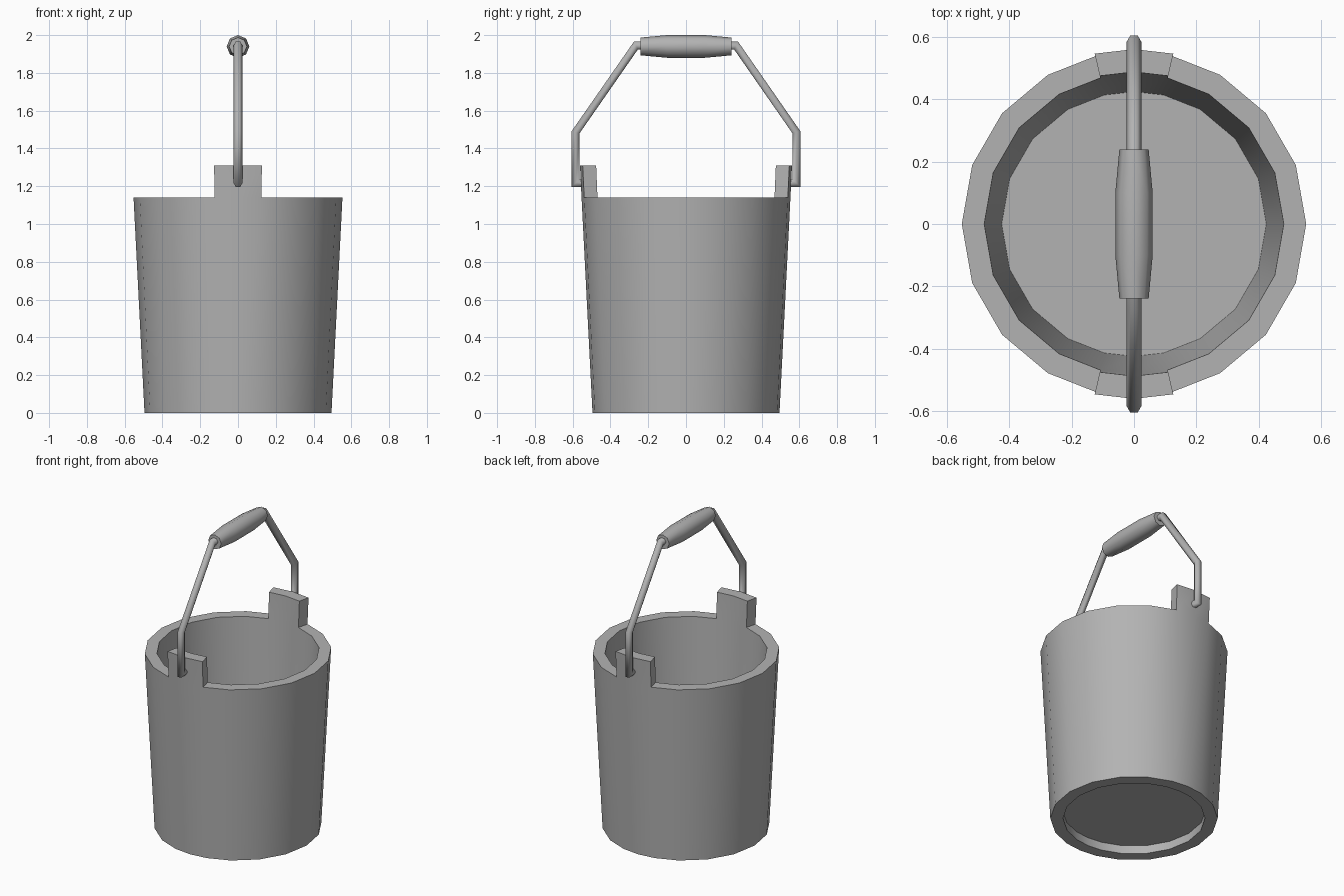
import bpy, bmesh
from math import sin, cos, radians
from mathutils import Vector

cube = bpy.data.objects.get("Cube")
if cube:
    bpy.data.objects.remove(cube)

grey = bpy.data.materials.new("grey")
grey.use_nodes = True
colour = (0.45, 0.45, 0.45, 1)
grey.diffuse_color = colour
grey.node_tree.nodes["Principled BSDF"].inputs["Base Color"].default_value = colour


def finish(name, bm, smooth):
    bmesh.ops.recalc_face_normals(bm, faces=bm.faces[:])
    mesh = bpy.data.meshes.new(name)
    bm.to_mesh(mesh)
    bm.free()
    ob = bpy.data.objects.new(name, mesh)
    bpy.context.collection.objects.link(ob)
    mesh.materials.append(grey)
    bpy.ops.object.select_all(action='DESELECT')
    ob.select_set(True)
    bpy.context.view_layer.objects.active = ob
    bpy.ops.object.shade_smooth_by_angle(angle=radians(smooth))


def bridge(bm, a, b):
    n = len(a)
    return [bm.faces.new((a[i], a[(i + 1) % n], b[(i + 1) % n], b[i])) for i in range(n)]


def tube(bm, rings):
    bands = [bridge(bm, a, b) for a, b in zip(rings, rings[1:])]
    bm.faces.new(rings[0])
    bm.faces.new(rings[-1])
    return bands


# Tapered pail: underside recess, outer wall, rim, inner wall, floor
quarter = [0, 20, 40, 60, 77]
angles = quarter + [90] + [180 - a for a in reversed(quarter)]
angles += [a + 180 for a in angles[1:-1]]
profile = [(0.423, 0.055), (0.42, 0), (0.495, 0), (0.553, 1.14), (0.481, 1.14), (0.425, 0.09)]

bm = bmesh.new()
bands = tube(bm, [[bm.verts.new((r * cos(radians(a)), r * sin(radians(a)), z)) for a in angles]
                  for r, z in profile])

# Raised lugs pulled up from the rim at front and back
lugs = [f for f in bands[3] if abs(f.calc_center_median().x) < 0.1]
raised = bmesh.ops.extrude_face_region(bm, geom=lugs)["geom"]
bmesh.ops.delete(bm, geom=[f for f in lugs if f.is_valid], context='FACES')
for v in raised:
    if isinstance(v, bmesh.types.BMVert):
        v.co.x *= 1.015
        v.co.y *= 1.015
        v.co.z = 1.31
finish("pail", bm, 35)

# Bent wire bail, swept with mitred corners
half = [(0.53, 1.217), (0.585, 1.217), (0.585, 1.485), (0.265, 1.945)]
path = [Vector((0, -y, z)) for y, z in half] + [Vector((0, y, z)) for y, z in reversed(half)]
bm = bmesh.new()
rings = []
side = Vector((1, 0, 0))
for i, p in enumerate(path):
    before = (p - path[i - 1]).normalized() if i else None
    after = (path[i + 1] - p).normalized() if i < len(path) - 1 else None
    before, after = before or after, after or before
    tangent = (before + after).normalized()
    across = tangent.cross(side) / tangent.dot(after)
    rings.append([bm.verts.new(p + 0.0235 * (side * cos(radians(a)) + across * sin(radians(a))))
                  for a in range(0, 360, 60)])
tube(bm, rings)
finish("bail_wire", bm, 62)

# Barrel shaped grip
bm = bmesh.new()
tube(bm, [[bm.verts.new((r * cos(radians(a)), y, 1.94 + r * sin(radians(a))))
           for a in range(0, 360, 45)]
          for y, r in ((-0.24, 0.047), (-0.1, 0.06), (0.1, 0.06), (0.24, 0.047))])
finish("grip", bm, 50)
